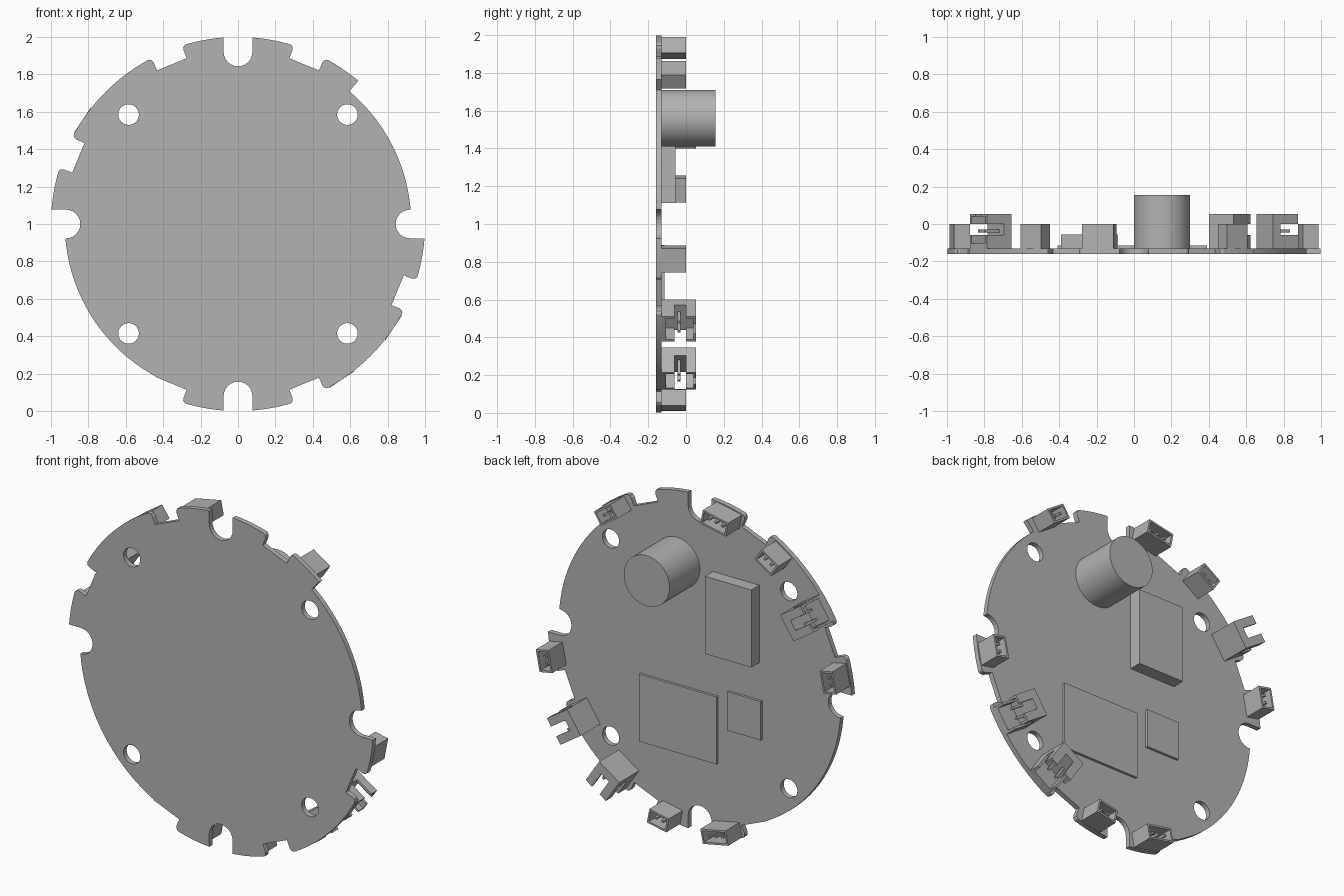
import bpy, bmesh
from math import sin, cos, radians, pi, asin, sqrt
from mathutils import Matrix, Vector

cube = bpy.data.objects.get("Cube")
if cube:
    bpy.data.objects.remove(cube, do_unlink=True)

grey = bpy.data.materials.new("plain_grey")
grey.use_nodes = True
colour = (0.45, 0.45, 0.45, 1)
grey.diffuse_color = colour
grey.node_tree.nodes["Principled BSDF"].inputs["Base Color"].default_value = colour

BACK = -0.13      # rear surface of the board
FRONT = -0.16
INNER = 0.926     # radius of the trimmed rim


def add_mesh(name, mesh):
    obj = bpy.data.objects.new(name, mesh)
    bpy.context.collection.objects.link(obj)
    mesh.materials.clear()
    mesh.materials.append(grey)
    return obj


def boxes(name, spans, matrix=Matrix()):
    """Join boxes, each given as (x0, x1, y0, y1, z0, z1), into one part."""
    bm = bmesh.new()
    for x0, x1, y0, y1, z0, z1 in spans:
        mid = Vector((x0 + x1, y0 + y1, z0 + z1)) / 2
        size = Matrix.Diagonal((x1 - x0, y1 - y0, z1 - z0, 1))
        bmesh.ops.create_cube(bm, size=1, matrix=matrix @ Matrix.Translation(mid) @ size)
    mesh = bpy.data.meshes.new(name)
    bm.to_mesh(mesh)
    bm.free()
    return add_mesh(name, mesh)


def rim_frame(deg):
    """Local axes on the rim: x along the rim, y outward, z to the rear."""
    c, s = cos(radians(deg)), sin(radians(deg))
    return Matrix(((-s, c, 0, 0), (0, 0, 1, 0), (c, s, 0, 1), (0, 0, 0, 1)))


# Board outline pieces, drawn anticlockwise
def polar(deg, r, t=0):
    a = radians(deg)
    return (r * cos(a) - t * sin(a), r * sin(a) + t * cos(a))


def arc(start, end, r):
    n = max(2, int(abs(end - start) / 2))
    return [polar(start + (end - start) * i / n, r) for i in range(n + 1)]


def notch(deg, enter=True, leave=True):
    wall = [(0.994, 0.110), (0.993, 0.102), (0.985, 0.091), (0.97, 0.086), (0.924, 0.086)]
    pts = [polar(deg, r, -t) for r, t in wall] if enter else [polar(deg, 0.924, -0.086)]
    if leave:
        pts += [polar(deg, r, t) for r, t in reversed(wall)]
    else:
        pts += [polar(deg, 0.924, 0.086)]
    return pts


def slot(deg, r_before, r_after, half=0.077):
    pts = [polar(deg, sqrt(r_before ** 2 - half ** 2), -half)]
    for i in range(13):
        a = pi * i / 12
        pts.append(polar(deg, 0.92 - half * sin(a), -half * cos(a)))
    return pts + [polar(deg, sqrt(r_after ** 2 - half ** 2), half)]


G = 6.5    # half angle of a notch
S = 4.6    # half angle of a slot
outline = slot(0, 1, INNER) + arc(S + 1, 50, INNER) + arc(50, 67.5 - G, 1)
outline += notch(67.5) + arc(67.5 + G, 90 - S, 1) + slot(90, 1, 1)
outline += arc(90 + S, 112.5 - G, 1) + notch(112.5) + arc(112.5 + G, 157.5 - G, 1)
outline += notch(157.5) + arc(157.5 + G, 180 - S, 1) + slot(180, 1, INNER)
outline += arc(180 + S + 1, 241, INNER) + notch(247.5, enter=False)
outline += arc(247.5 + G, 270 - S, 1) + slot(270, 1, 1) + arc(270 + S, 292.5 - G, 1)
outline += notch(292.5) + arc(292.5 + G, 337.5 - G, 1) + notch(337.5)
outline += arc(337.5 + G, 360 - S, 1)

loops = [outline]
for sx in (-1, 1):
    for sz in (-1, 1):
        loops.append([(sx * 0.585 + 0.055 * cos(pi * i / 16),
                       sz * 0.585 + 0.055 * sin(pi * i / 16)) for i in range(32)])

# Board with screw holes
curve = bpy.data.curves.new("board_outline", 'CURVE')
curve.dimensions = '2D'
curve.fill_mode = 'BOTH'
curve.extrude = (BACK - FRONT) / 2
for loop in loops:
    spline = curve.splines.new('POLY')
    spline.points.add(len(loop) - 1)
    for p, (x, y) in zip(spline.points, loop):
        p.co = (x, y, 0, 1)
    spline.use_cyclic_u = True
temp = bpy.data.objects.new("board_outline", curve)
bpy.context.collection.objects.link(temp)
bpy.context.view_layer.update()
evaluated = temp.evaluated_get(bpy.context.evaluated_depsgraph_get())
mesh = bpy.data.meshes.new_from_object(evaluated)
bpy.data.objects.remove(temp, do_unlink=True)
mesh.transform(Matrix.Translation((0, (BACK + FRONT) / 2, 1)) @ Matrix.Rotation(pi / 2, 4, 'X'))
for poly in mesh.polygons:
    poly.use_smooth = False
add_mesh("board", mesh)

# Round can, block and flat chips on the rear
bpy.ops.mesh.primitive_cylinder_add(vertices=64, radius=0.15, depth=0.285,
                                    location=(0.15, BACK + 0.1425, 1.56),
                                    rotation=(pi / 2, 0, 0))
can = bpy.context.object
can.name = "round_can"
can.data.materials.append(grey)
bpy.ops.object.shade_smooth_by_angle()
boxes("module_block", [(-0.39, -0.085, BACK, -0.055, 1.11, 1.57)])
boxes("large_chip", [(-0.12, 0.39, BACK, -0.115, 0.44, 0.84)])
boxes("small_chip", [(-0.41, -0.19, BACK, -0.115, 0.66, 0.89)])


# Small sockets, open to the rear
def small_socket(deg, width, pins):
    w, lo, hi, top, k = width / 2, 0.907, 0.993, 0.0, 0.011
    spans = [(-w, w, lo, hi, BACK, -0.09),
             (-w, w, lo, lo + k, -0.09, top), (-w, w, hi - k, hi, -0.09, top),
             (-w, -w + k, lo + k, hi - k, -0.09, top), (w - k, w, lo + k, hi - k, -0.09, top)]
    for i in range(pins):
        t = (i - (pins - 1) / 2) * 0.045
        spans.append((t - 0.007, t + 0.007, 0.943, 0.957, -0.09, -0.012))
    boxes("small_socket", spans, rim_frame(deg))


for deg in (56.25, 123.75, 168.75, -11.25, -78.75):
    small_socket(deg, 0.13, 2)
for deg in (101.25, -101.25):
    small_socket(deg, 0.17, 3)


# Large sockets, open outward, with split walls and two pins
def large_socket(deg):
    w, lo, hi, top, k = 0.08, 0.84, 1.0, 0.053, 0.014
    spans = [(-w, w, lo, lo + 0.05, BACK, top),
             (-w, w, lo + 0.05, hi, BACK, BACK + 0.025)]
    for s in (-1, 1):
        side = sorted((s * w, s * (w - k)))
        spans.append((*side, lo + 0.05, hi, BACK + 0.025, -0.06))
        spans.append((*side, lo + 0.05, hi, 0.0, top))
        spans.append((*sorted((s * (w - k), s * 0.03)), lo + 0.05, hi, top - k, top))
        spans.append((*sorted((s * 0.022, s * 0.036)), lo + 0.05, hi - 0.02, -0.045, -0.03))
    boxes("large_socket", spans, rim_frame(deg))


for deg in (146.25, -33.75, -56.25):
    large_socket(deg)
